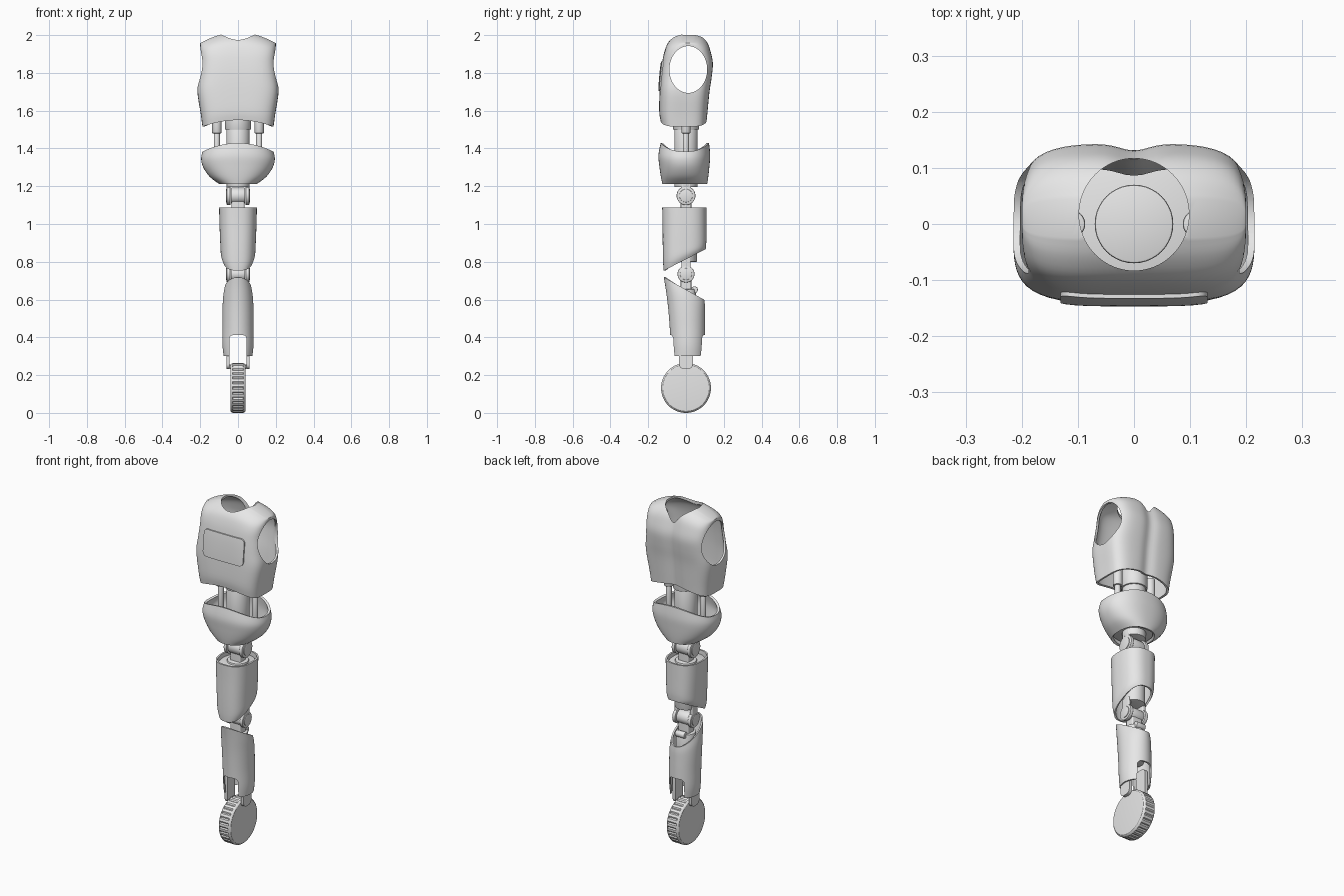
import bpy, bmesh, math
from mathutils import Vector, Matrix

if "Cube" in bpy.data.objects:
    bpy.data.objects.remove(bpy.data.objects["Cube"])

GREY = bpy.data.materials.new("light_grey")
GREY.use_nodes = True
GREY.diffuse_color = (0.8, 0.8, 0.8, 1)
for node in GREY.node_tree.nodes:
    if node.type == 'BSDF_PRINCIPLED':
        node.inputs["Base Color"].default_value = (0.8, 0.8, 0.8, 1)


def add_object(name, bm):
    mesh = bpy.data.meshes.new(name)
    bm.to_mesh(mesh)
    bm.free()
    obj = bpy.data.objects.new(name, mesh)
    bpy.context.collection.objects.link(obj)
    obj.data.materials.append(GREY)
    return obj


def finish(obj, cutters=(), operation='DIFFERENCE', angle=35):
    """Cut the part, bake its modifiers and smooth it."""
    for cutter in cutters:
        mod = obj.modifiers.new("cut", 'BOOLEAN')
        mod.operation, mod.object, mod.solver = operation, cutter, 'EXACT'
    bpy.context.view_layer.update()
    graph = bpy.context.evaluated_depsgraph_get()
    mesh = bpy.data.meshes.new_from_object(obj.evaluated_get(graph))
    obj.modifiers.clear()
    obj.data = mesh
    for cutter in cutters:
        bpy.data.objects.remove(cutter)
    bpy.ops.object.select_all(action='DESELECT')
    obj.select_set(True)
    bpy.context.view_layer.objects.active = obj
    bpy.ops.object.shade_smooth_by_angle(angle=math.radians(angle))
    return obj


def refine(rings, steps=4):
    """Catmull-Rom interpolation between the section rings."""
    out = []
    last = len(rings) - 1
    for k in range(last):
        quad = [rings[max(0, min(last, k + d))] for d in (-1, 0, 1, 2)]
        for s in range(steps):
            t = s / steps
            out.append([b + t / 2 * (c - a + t * (2*a - 5*b + 4*c - d + t * (3*(b - c) + d - a)))
                        for a, b, c, d in zip(*quad)])
    return out + [rings[-1]]


def loft(name, rings, power, thickness, cap=False, groove=0, outward=False, count=96):
    """Shell through rings of (z, half width, front y, back y, centre lift, back tilt)."""
    bm = bmesh.new()
    rows = []
    for z, hx, yf, yb, lift, tilt in refine(rings):
        row = []
        for i in range(count):
            c, s = math.cos(math.tau * i / count), math.sin(math.tau * i / count)
            r = (abs(c) ** power + abs(s) ** power) ** (-1 / power)
            u, v = r * c, r * s
            y = (yf + yb) / 2 + v * (yb - yf) / 2
            if v > 0:
                y -= groove * v * math.exp(-(u * hx / 0.035) ** 2)
            row.append(bm.verts.new((u * hx, y, z + lift * (1 - u * u) + tilt * v)))
        rows.append(row)
    for low, high in zip(rows, rows[1:]):
        for i in range(count):
            j = (i + 1) % count
            bm.faces.new((low[i], low[j], high[j], high[i]))
    if cap:
        top = rows[-1]
        for i in range(count // 2):
            ids = dict.fromkeys((i, i + 1, count - i - 1, (count - i) % count))
            bm.faces.new([top[k] for k in ids])
    obj = add_object(name, bm)
    mod = obj.modifiers.new("wall", 'SOLIDIFY')
    mod.thickness, mod.offset = thickness, 1 if outward else -1
    return obj


def cylinder(name, start, end, radius, radius2=None, bevel=0.004, segments=40, done=True):
    """Cylinder between two points; radius2 makes it elliptical."""
    a, b = Vector(start), Vector(end)
    axis = b - a
    bm = bmesh.new()
    bmesh.ops.create_cone(bm, cap_ends=True, segments=segments, radius1=1, radius2=1, depth=axis.length)
    turn = axis.to_track_quat('Z', 'Y').to_matrix().to_4x4()
    size = Matrix.Diagonal((radius, radius2 or radius, 1, 1))
    bmesh.ops.transform(bm, matrix=Matrix.Translation((a + b) / 2) @ turn @ size, verts=bm.verts)
    if done and bevel:
        rims = [e for e in bm.edges if abs((e.verts[0].co - e.verts[1].co).dot(axis)) < 1e-6]
        bmesh.ops.bevel(bm, geom=rims, offset=bevel, segments=2, affect='EDGES', profile=0.5)
    obj = add_object(name, bm)
    return finish(obj) if done else obj


def rounded_block(name, low, high, radius, axis):
    """Box whose edges along one axis are rounded."""
    low, high = Vector(low), Vector(high)
    bm = bmesh.new()
    bmesh.ops.create_cube(bm, size=1)
    bmesh.ops.transform(bm, verts=bm.verts,
                        matrix=Matrix.Translation((low + high) / 2) @ Matrix.Diagonal((*(high - low), 1)))
    edges = [e for e in bm.edges if abs(e.verts[0].co[axis] - e.verts[1].co[axis]) > 1e-4]
    bmesh.ops.bevel(bm, geom=edges, offset=radius, segments=6, affect='EDGES', profile=0.5)
    return add_object(name, bm)


# Vest: shell with neck and arm openings, and a raised chest panel
VEST = [(1.515, .188, -.135, .11, .035, 0), (1.58, .197, -.142, .115, .02, 0),
        (1.70, .215, -.14, .125, 0, 0), (1.78, .207, -.135, .137, 0, 0),
        (1.85, .20, -.127, .143, 0, 0), (1.90, .20, -.115, .132, .01, 0),
        (1.93, .20, -.095, .115, .03, 0), (1.95, .20, -.06, .085, .045, 0),
        (1.957, .20, -.025, .045, .057, 0)]
vest = loft("vest", VEST, 4, .012, cap=True, groove=.012)
neck_cut = cylinder("neck_cutter", (0, .017, 1.8), (0, .017, 2.2), .098, .1, segments=64, done=False)
arm_cut = cylinder("arm_cutter", (-.4, .012, 1.818), (.4, .012, 1.818), .1, segments=64, done=False)
for vert in arm_cut.data.vertices:
    vert.co.z = 1.818 + (vert.co.z - 1.818) * 1.24
finish(vest, [neck_cut, arm_cut])
panel = loft("chest_panel", VEST, 4, .007, cap=True, outward=True)
finish(panel, [rounded_block("panel_cutter", (-.131, -.3, 1.705), (.131, -.05, 1.86), .025, 1)], 'INTERSECT')

# Waist column and side struts
cylinder("waist_column", (0, 0, 1.25), (0, 0, 1.51), .062)
cylinder("waist_collar", (0, 0, 1.50), (0, 0, 1.60), .07)
for side, x in (("left", .112), ("right", -.112)):
    cylinder(side + "_strut_rod", (x, 0, 1.28), (x, 0, 1.50), .016)
    cylinder(side + "_strut_sleeve", (x, 0, 1.48), (x, 0, 1.60), .025)

# Pelvis bowl
finish(loft("pelvis", [(1.212, .10, -.125, .112, 0, 0), (1.25, .15, -.133, .118, 0, 0),
                       (1.30, .184, -.141, .124, .005, 0), (1.345, .195, -.146, .128, .02, 0),
                       (1.383, .188, -.134, .122, .046, 0)], 2.3, .014))
cylinder("pelvis_floor", (0, 0, 1.235), (0, 0, 1.255), .115)


# Hip and knee hinges: barrel, cheek discs, pins and yokes
def hinge(name, z, radius):
    cylinder(name + "_barrel", (-.038, 0, z), (.038, 0, z), radius * .85)
    for side, s in (("left", 1), ("right", -1)):
        cylinder(f"{name}_{side}_cheek", (s * .04, 0, z), (s * .06, 0, z), radius)
        cylinder(f"{name}_{side}_pin", (s * .055, 0, z), (s * .064, 0, z), radius * .7, bevel=.002)
        finish(rounded_block(f"{name}_{side}_yoke", (s * .05 - .01, -.025, z),
                             (s * .05 + .01, .025, z + .085), .006, 2))
    finish(rounded_block(name + "_tongue", (-.034, -.028, z - .09), (.034, .028, z), .008, 2))


hinge("hip", 1.15, .05)
hinge("knee", .735, .045)
cylinder("hip_socket", (0, 0, 1.195), (0, 0, 1.245), .062)

# Thigh shell with slanted lower edge and inner core
finish(loft("thigh", [(.81, .078, -.118, .104, 0, .057), (.84, .090, -.121, .106, 0, .045),
                      (.90, .094, -.123, .108, 0, .02), (1.0, .098, -.124, .108, 0, 0),
                      (1.088, .10, -.126, .108, 0, 0)], 2.5, .01))
cylinder("thigh_core", (0, 0, .80), (0, 0, 1.075), .058)
cylinder("thigh_plate", (0, -.009, 1.05), (0, -.009, 1.065), .093, .108)

# Shin shell with slanted upper edge and arched lower opening
shin = loft("shin", [(.30, .076, -.078, .095, 0, 0), (.36, .082, -.081, .099, 0, 0),
                     (.45, .082, -.086, .10, 0, 0), (.54, .082, -.095, .10, 0, -.02),
                     (.61, .079, -.107, .10, 0, -.045), (.658, .071, -.118, .098, 0, -.06)], 2, .009)
finish(shin, [rounded_block("arch_cutter", (-.046, -.3, .1), (.046, .3, .412), .022, 1)])
cylinder("shin_core", (0, 0, .45), (0, 0, .655), .054)
cylinder("shin_stop", (-.03, .045, .652), (.03, .045, .652), .018)

# Wheel fork arms
for side, x in (("left", .053), ("right", -.053)):
    finish(rounded_block(side + "_fork_arm", (x - .009, -.036, .232), (x + .009, .036, .42), .025, 0))

# Wheel with grooved tread, turned around the x axis
TREADS, PARTS = 30, 4
bm = bmesh.new()
rows = []
for x, r, depth in ((-.04, .115, 0), (-.039, .123, 0), (-.034, .129, 0), (-.028, .132, 0), (-.027, .132, .005),
                    (.027, .132, .005), (.028, .132, 0), (.034, .129, 0), (.039, .123, 0), (.04, .115, 0)):
    row = []
    for i in range(TREADS * PARTS):
        a = math.tau * i / (TREADS * PARTS)
        rr = r - (depth if i % PARTS == 0 else 0)
        row.append(bm.verts.new((x, rr * math.cos(a), .132 + rr * math.sin(a))))
    rows.append(row)
for low, high in zip(rows, rows[1:]):
    for i in range(len(low)):
        bm.faces.new((low[i - 1], low[i], high[i], high[i - 1]))
bm.faces.new(rows[0])
bm.faces.new(rows[-1])
bmesh.ops.recalc_face_normals(bm, faces=bm.faces)
finish(add_object("wheel", bm), angle=30)
cylinder("axle", (-.045, 0, .245), (.045, 0, .245), .012)
